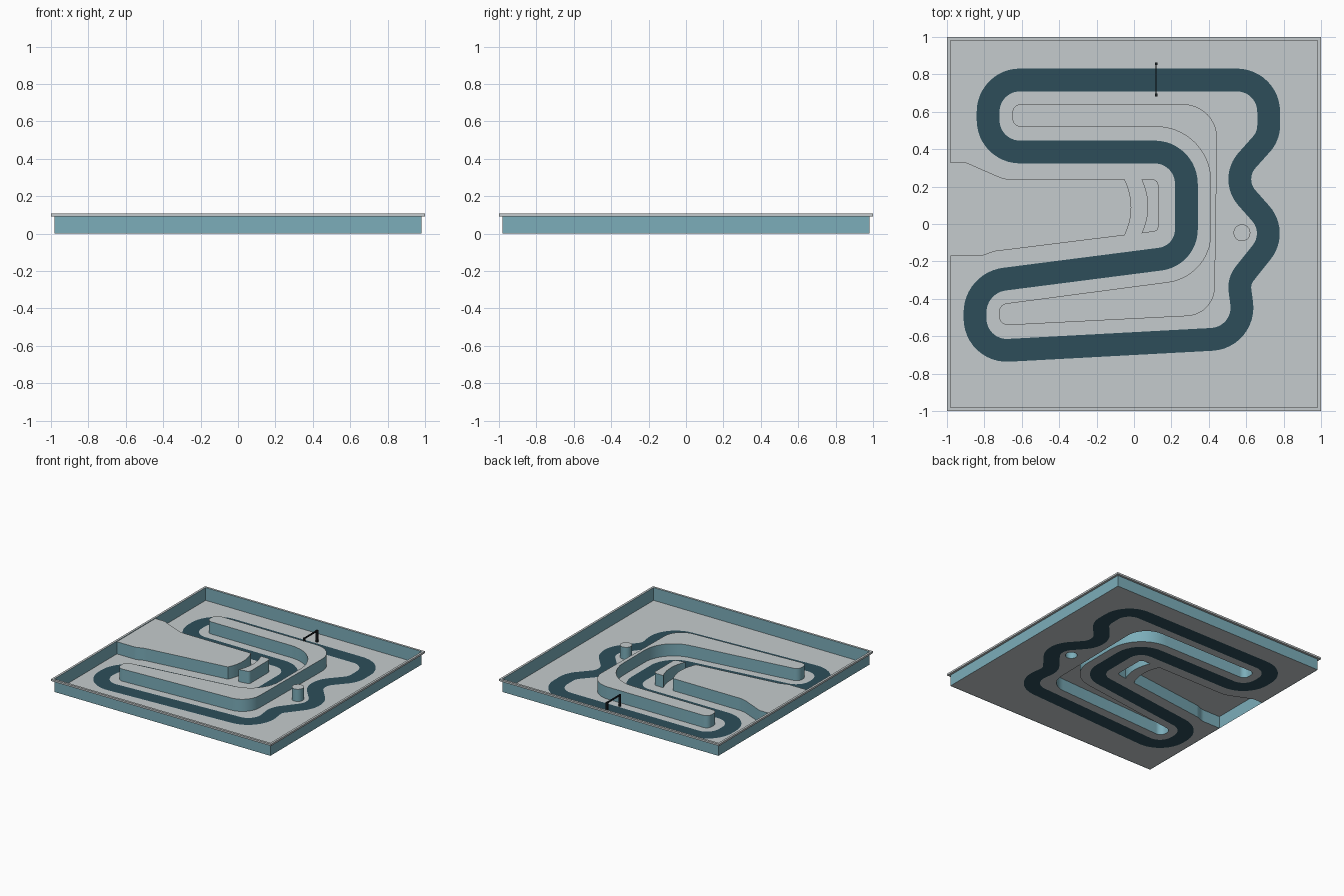
import bpy, bmesh, math
from mathutils import Vector

if "Cube" in bpy.data.objects:
    bpy.data.objects.remove(bpy.data.objects["Cube"])


def material(name, rgb):
    m = bpy.data.materials.new(name)
    m.diffuse_color = (*rgb, 1)
    m.use_nodes = True
    m.node_tree.nodes["Principled BSDF"].inputs["Base Color"].default_value = m.diffuse_color
    return m


GREY = material("pale_grey", (0.56, 0.60, 0.61))
TEAL = material("teal_side", (0.20, 0.42, 0.49))
ROAD = material("dark_teal_road", (0.026, 0.076, 0.102))
BLACK = material("black", (0.01, 0.015, 0.018))

FLOOR_Z, TOP_Z, W = 0.002, 0.102, 0.982


def finish(bm, name, mats, smooth=False):
    me = bpy.data.meshes.new(name)
    bm.to_mesh(me)
    bm.free()
    for m in mats:
        me.materials.append(m)
    ob = bpy.data.objects.new(name, me)
    bpy.context.collection.objects.link(ob)
    if smooth:
        bpy.ops.object.select_all(action='DESELECT')
        ob.select_set(True)
        bpy.context.view_layer.objects.active = ob
        bpy.ops.object.shade_smooth_by_angle(angle=math.radians(30))
    return ob


def rounded(corners, segs=10):
    """Closed outline from (x, y, radius) corners, each rounded with an arc."""
    out = []
    n = len(corners)
    for i, (x, y, r) in enumerate(corners):
        p = Vector((x, y))
        if r == 0:
            out.append(p)
            continue
        a = (Vector(corners[i - 1][:2]) - p).normalized()
        b = (Vector(corners[(i + 1) % n][:2]) - p).normalized()
        half = a.angle(b) / 2
        c = p + (a + b).normalized() * (r / math.sin(half))
        s = p + a * (r / math.tan(half)) - c
        e = p + b * (r / math.tan(half)) - c
        a0 = math.atan2(s.y, s.x)
        d = math.atan2(e.y, e.x) - a0
        d = (d + math.pi) % (2 * math.pi) - math.pi
        for k in range(segs + 1):
            t = a0 + d * k / segs
            out.append(c + Vector((math.cos(t), math.sin(t))) * r)
    return out


def island(name, outline):
    """Hollow raised block: grey top, teal sides, open underneath."""
    area = sum(a.x * b.y - b.x * a.y for a, b in zip(outline, outline[1:] + outline[:1]))
    pts = outline if area > 0 else outline[::-1]
    bm = bmesh.new()
    lo = [bm.verts.new((p.x, p.y, FLOOR_Z)) for p in pts]
    hi = [bm.verts.new((p.x, p.y, TOP_Z)) for p in pts]
    n = len(pts)
    bm.faces.new(hi)
    for i in range(n):
        j = (i + 1) % n
        bm.faces.new((lo[i], lo[j], hi[j], hi[i])).material_index = 1
    return finish(bm, name, [GREY, TEAL], True)


def sweep_square(name, profile, mat):
    """Carry an open (half width, height) profile round the square tray."""
    bm = bmesh.new()
    rings = [[bm.verts.new((sx * r, sy * r, z)) for sx, sy in
              ((-1, -1), (1, -1), (1, 1), (-1, 1))] for r, z in profile]
    for a, b in zip(rings, rings[1:]):
        for i in range(4):
            j = (i + 1) % 4
            bm.faces.new((a[i], a[j], b[j], b[i]))
    return finish(bm, name, [mat])


def box(name, centre, size, mat):
    bm = bmesh.new()
    bmesh.ops.create_cube(bm, size=1)
    for v in bm.verts:
        v.co = Vector([c + s * q for c, s, q in zip(centre, size, v.co)])
    return finish(bm, name, [mat])


# outlines of the raised islands
c_shape = rounded([(-.65, .64, .045), (.447, .64, .18), (.43, -.485, .155),
                   (-.72, -.543, .05), (-.725, -.43, .05), (.41, -.28, .26),
                   (.41, .52, .29), (-.65, .52, .045)])
pit = rounded([(-W, .33, 0), (-.90, .33, .04), (-.69, .238, .2), (-.05, .238, 0),
               (.02, .089, .33), (-.05, -.06, 0), (-.75, -.147, .1),
               (-.81, -.17, .1), (-W, -.17, 0)])
block = rounded([(.04, .238, 0), (.13, .238, .03), (.13, -.037, .025),
                 (.04, -.05, 0), (.105, .094, .33)])
post = [Vector((.577 + .045 * math.cos(i * math.pi / 16),
                -.047 + .045 * math.sin(i * math.pi / 16))) for i in range(32)]

island("long_c_island", c_shape)
island("side_island", pit)
island("small_block", block)
island("round_post", post)

# floor sheet, notched by the side island and holed under the others
outer = [Vector(p) for p in ((-W, -W), (W, -W), (W, W), (-W, W))] + pit
bm = bmesh.new()
for loop in (outer, c_shape, block, post):
    vs = [bm.verts.new((p.x, p.y, FLOOR_Z)) for p in loop]
    for a, b in zip(vs, vs[1:] + vs[:1]):
        bm.edges.new((a, b))
bmesh.ops.triangle_fill(bm, use_beauty=True, use_dissolve=False,
                        edges=bm.edges[:], normal=(0, 0, 1))
finish(bm, "floor", [GREY])

# tray wall and its overhanging rim
sweep_square("tray_wall", [(W, 0), (W, .107)], TEAL)
sweep_square("tray_rim", [(W, .092), (1, .092), (1, .107), (W, .107)], GREY)

# road: thin strip showing above and below the floor
line = rounded([(-.78, .77, .17), (-.78, .385, .17), (.28, .385, .17), (.28, -.17, .16),
                (-.85, -.315, .18), (-.85, -.685, .17), (.60, -.607, .17),
                (.56, -.305, .12), (.767, -.045, .16), (.515, .24, .15),
                (.72, .47, .15), (.72, .77, .17)], 12)
bm = bmesh.new()
n = len(line)
for z in (0, .004):
    rows = []
    for i, p in enumerate(line):
        t = (line[(i + 1) % n] - line[i - 1]).normalized()
        side = Vector((-t.y, t.x)) * .061
        rows.append([bm.verts.new((*(p + s * side), z)) for s in (1, -1)])
    for i in range(n):
        a, b = rows[i], rows[(i + 1) % n]
        quad = (a[0], a[1], b[1], b[0])
        bm.faces.new(quad if z else quad[::-1])
finish(bm, "road", [ROAD])

# gantry across the road
for side, y in (("inner", .69), ("outer", .857)):
    box("gantry_post_" + side, (.118, y, .051), (.014, .014, .098), BLACK)
box("gantry_beam", (.118, .7735, .094), (.007, .167, .012), BLACK)
